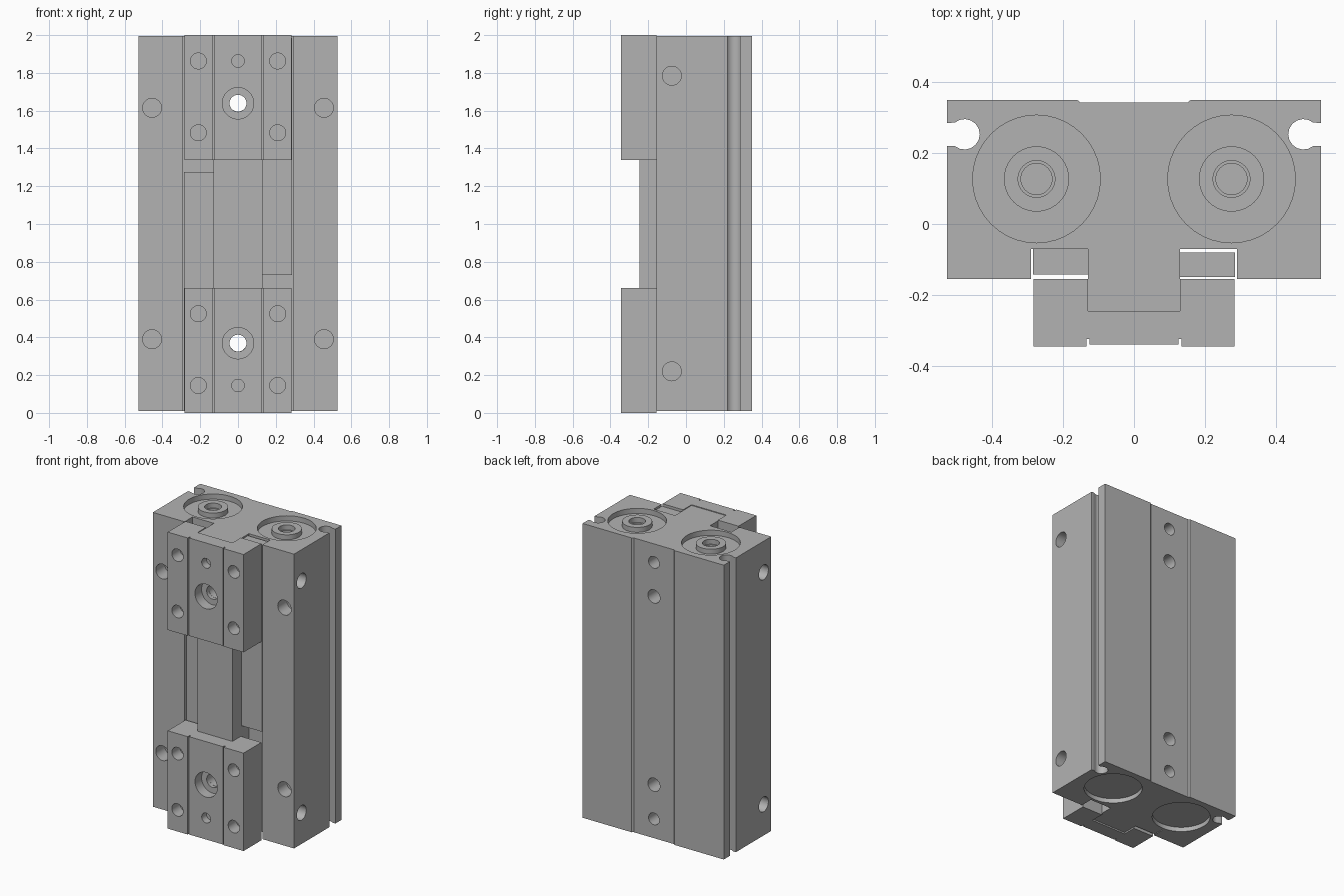
import bpy, bmesh, math
from mathutils import Matrix, Vector

cube = bpy.data.objects.get("Cube")
if cube:
    bpy.data.objects.remove(cube, do_unlink=True)

grey = bpy.data.materials.new("machined grey")
grey.use_nodes = True
grey.diffuse_color = (0.45, 0.45, 0.45, 1)
grey.node_tree.nodes["Principled BSDF"].inputs["Base Color"].default_value = (0.45, 0.45, 0.45, 1)


def finish(name, bm):
    bmesh.ops.recalc_face_normals(bm, faces=bm.faces)
    mesh = bpy.data.meshes.new(name)
    bm.to_mesh(mesh)
    bm.free()
    mesh.materials.append(grey)
    obj = bpy.data.objects.new(name, mesh)
    bpy.context.collection.objects.link(obj)
    return obj


def extrude(name, outline, z0, z1):
    bm = bmesh.new()
    face = bm.faces.new([bm.verts.new((x, y, z0)) for x, y in outline])
    new = bmesh.ops.extrude_face_region(bm, geom=[face])["geom"]
    bmesh.ops.translate(bm, vec=(0, 0, z1 - z0),
                        verts=[v for v in new if isinstance(v, bmesh.types.BMVert)])
    return finish(name, bm)


def box(name, x0, x1, y0, y1, z0, z1):
    return extrude(name, [(x0, y0), (x1, y0), (x1, y1), (x0, y1)], z0, z1)


def rod(start, end, r, name="cutter"):
    a, b = Vector(start), Vector(end)
    bm = bmesh.new()
    turn = (b - a).to_track_quat('Z', 'Y').to_matrix().to_4x4()
    bmesh.ops.create_cone(bm, cap_ends=True, segments=40, radius1=r, radius2=r,
                          depth=(b - a).length, matrix=Matrix.Translation((a + b) / 2) @ turn)
    return finish(name, bm)


def cut(obj, cutters):
    bpy.context.view_layer.objects.active = obj
    for c in cutters:
        mod = obj.modifiers.new("cut", 'BOOLEAN')
        mod.operation, mod.solver, mod.object = 'DIFFERENCE', 'EXACT', c
        bpy.ops.object.modifier_apply(modifier=mod.name)
        bpy.data.objects.remove(c, do_unlink=True)


def smooth(obj):
    bpy.ops.object.select_all(action='DESELECT')
    obj.select_set(True)
    bpy.context.view_layer.objects.active = obj
    bpy.ops.object.shade_smooth_by_angle(angle=math.radians(30))


W, BACK, BOT, TOP = 0.527, 0.35, 0.01, 1.995

# Body cross-section: shallow back channel, round sensor slots, front grooves and rail
half = [(0.15, 0.342), (0.16, BACK), (W, BACK), (W, 0.285)]
for i in range(13):
    t = math.radians(50 + i * 260 / 12)
    half.append((0.478 + 0.043 * math.cos(t), 0.253 + 0.043 * math.sin(t)))
half += [(W, 0.22), (W, -0.155), (0.29, -0.155), (0.29, -0.07), (0.13, -0.07), (0.13, -0.245)]
body = extrude("body", half + [(-x, y) for x, y in reversed(half)], BOT, TOP)

# Body holes: piston recesses and bores, mounting holes on the front, sides and back
cuts = []
for s in (-1, 1):
    px = s * 0.275
    cuts += [rod((px, 0.127, TOP - 0.035), (px, 0.127, 2.1), 0.18),
             rod((px, 0.127, BOT + 0.03), (px, 0.127, -0.1), 0.18),
             rod((px, 0.127, TOP - 0.2), (px, 0.127, 2.1), 0.044)]
    for z in (0.39, 1.615):
        cuts.append(rod((s * 0.455, -0.3, z), (s * 0.455, -0.06, z), 0.05))
    for z in (0.22, 1.785):
        cuts.append(rod((s * 0.6, -0.075, z), (s * 0.43, -0.075, z), 0.05))
for z in (0.37, 1.64):
    cuts.append(rod((0, -0.5, z), (0, 0.5, z), 0.045))
for z in (0.14, 1.87):
    cuts.append(rod((0, 0.25, z), (0, 0.5, z), 0.04))
cut(body, cuts)
smooth(body)

# Ring bosses inside the top recesses
for side, s in (("right", -1), ("left", 1)):
    px = s * 0.275
    boss = rod((px, 0.127, TOP - 0.036), (px, 0.127, TOP - 0.002), 0.092, side + "_piston_boss")
    cut(boss, [rod((px, 0.127, 1.9), (px, 0.127, 2.1), 0.052)])
    smooth(boss)

# Guide inserts lying in the front grooves
box("right_guide_insert", -0.285, -0.13, -0.142, -0.07, BOT, 1.275)
box("left_guide_insert", 0.13, 0.285, -0.15, -0.08, 0.73, 1.985)

# Two carriage blocks straddling the rail
for name, z0, flip in (("lower", 0.0, 1), ("upper", 1.34, -1)):
    z1 = z0 + 0.66
    pin = z0 + 0.145 if flip == 1 else z1 - 0.137
    far, mid = pin + flip * 0.38, pin + flip * 0.224
    side = [(0.13, -0.245), (0.13, -0.155), (0.283, -0.155), (0.283, -0.345),
            (0.134, -0.345), (0.134, -0.325), (0.126, -0.325), (0.126, -0.34)]
    block = extrude(name + "_carriage", side + [(-x, y) for x, y in reversed(side)], z0, z1)
    holes = [rod((0, -0.5, mid), (0, -0.27, mid), 0.083),
             rod((0, -0.5, mid), (0, 0, mid), 0.045),
             rod((0, -0.5, pin), (0, -0.29, pin), 0.033)]
    for s in (-1, 1):
        holes += [rod((s * 0.21, -0.5, z), (s * 0.21, -0.26, z), 0.042) for z in (pin, far)]
    cut(block, holes)
    smooth(block)
